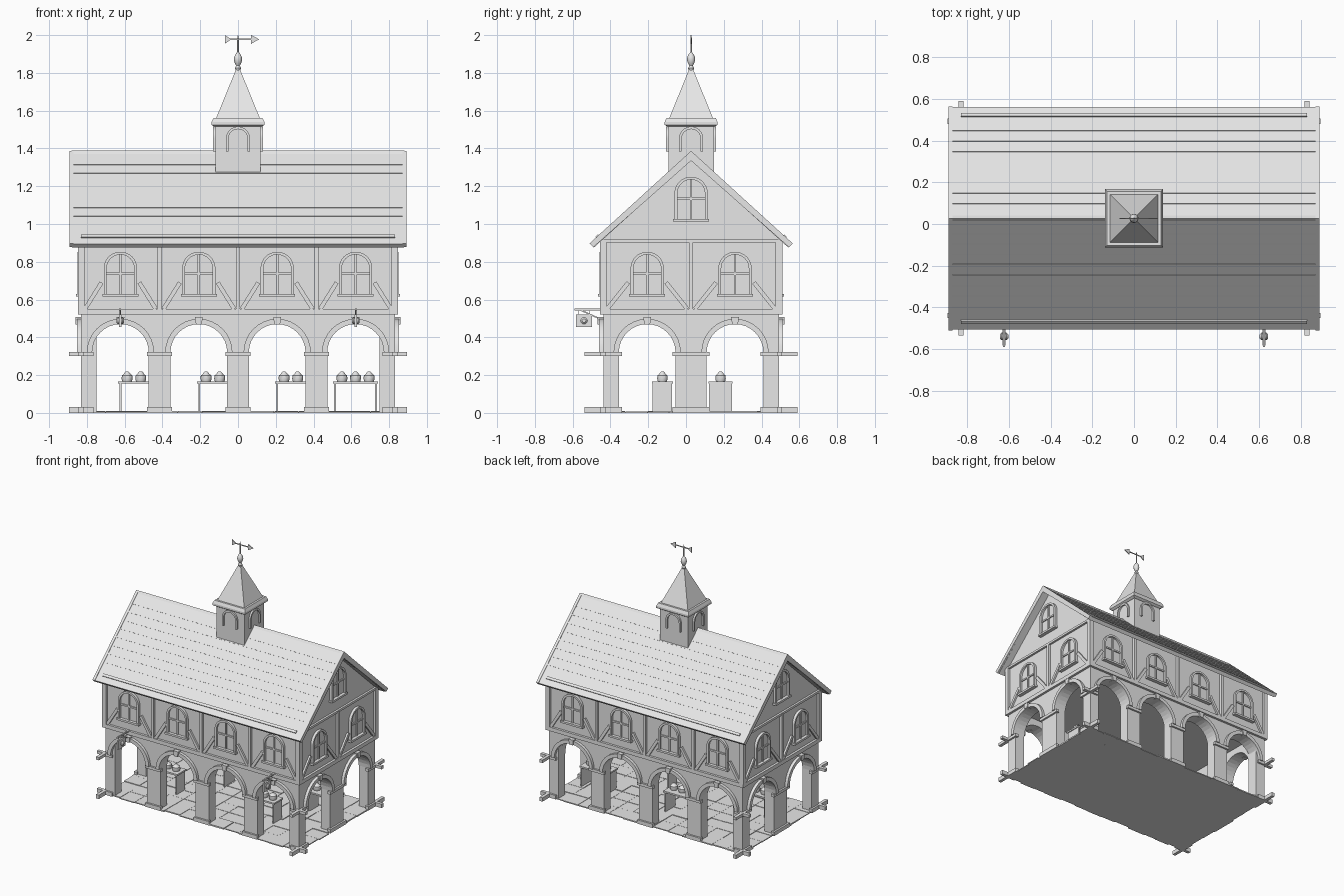
import bpy, bmesh, math, random
from mathutils import Matrix, Vector

if "Cube" in bpy.data.objects:
    bpy.data.objects.remove(bpy.data.objects["Cube"])

random.seed(4)
YC = 0.027                       # centre line of the hall (signs push the bounds forward)
HX, HY, TH = 0.83, 0.465, 0.08   # half length, half depth, arcade wall thickness
R, SPRING = 0.15, 0.32           # arcade arches
grey = bpy.data.materials.new("pale_grey")
grey.diffuse_color = (0.8, 0.8, 0.8, 1)
grey.use_nodes = True
grey.node_tree.nodes["Principled BSDF"].inputs["Base Color"].default_value = grey.diffuse_color
parts = {}


def part(name):
    return parts.setdefault(name, bmesh.new())


def prism(name, pts, y0, y1, M=Matrix()):
    """Extrude an (x, z) outline from y0 to y1."""
    bm = part(name)
    a = [bm.verts.new(M @ Vector((x, y0, z))) for x, z in pts]
    b = [bm.verts.new(M @ Vector((x, y1, z))) for x, z in pts]
    n = len(pts)
    faces = [bm.faces.new(a), bm.faces.new(b[::-1])]
    for i in range(n):
        j = (i + 1) % n
        faces.append(bm.faces.new((a[j], a[i], b[i], b[j])))
    bmesh.ops.recalc_face_normals(bm, faces=faces)
    if n > 4:
        bmesh.ops.triangulate(bm, faces=faces[:2])


def box(name, x0, x1, y0, y1, z0, z1, M=Matrix()):
    prism(name, [(x0, z0), (x1, z0), (x1, z1), (x0, z1)], y0, y1, M)


def beam(name, p, q, w, y0, y1, M=Matrix()):
    """Straight timber of width w between two (x, z) points."""
    p, q = Vector(p), Vector(q)
    d = (q - p).normalized() * w / 2
    s = Vector((-d.y, d.x))
    prism(name, [p - s, q - s, q + s, p + s], y0, y1, M)


def lathe(name, profile, n, M=Matrix(), turn=0.0):
    bm = part(name)
    rings = []
    for r, z in profile:
        rings.append([bm.verts.new(M @ Vector((r * math.cos(turn + math.tau * i / n),
                                               r * math.sin(turn + math.tau * i / n), z)))
                      for i in range(n)])
    faces = [bm.faces.new(rings[0]), bm.faces.new(rings[-1])]
    for a, b in zip(rings, rings[1:]):
        for i in range(n):
            j = (i + 1) % n
            faces.append(bm.faces.new((a[i], a[j], b[j], b[i])))
    bmesh.ops.recalc_face_normals(bm, faces=faces)


def arc(cx, cz, r, n=16):
    """Half circle from left to right."""
    return [(cx - r * math.cos(math.pi * i / n), cz + r * math.sin(math.pi * i / n))
            for i in range(n + 1)]


def arch_frame(name, cx, foot, spring, r_out, r_in, y0, y1, M):
    outer, inner = arc(cx, spring, r_out), arc(cx, spring, r_in)
    if foot < spring:
        outer = [(cx - r_out, foot)] + outer + [(cx + r_out, foot)]
        inner = [(cx - r_in, foot)] + inner + [(cx + r_in, foot)]
    prism(name, outer + inner[::-1], y0, y1, M)


def window(cx, z, M):
    """Arched window whose sill sits at height z."""
    arch_frame("window_frames", cx, z + 0.015, z + 0.15, 0.088, 0.073, -0.02, 0.005, M)
    prism("window_panes", [(cx - 0.075, z + 0.015)] + arc(cx, z + 0.15, 0.075)
          + [(cx + 0.075, z + 0.015)], -0.004, 0.004, M)
    box("window_bars", cx - 0.006, cx + 0.006, -0.012, 0, z + 0.015, z + 0.225, M)
    box("window_bars", cx - 0.075, cx + 0.075, -0.012, 0, z + 0.115, z + 0.127, M)
    box("window_sills", cx - 0.095, cx + 0.095, -0.028, 0.005, z, z + 0.015, M)


# four sides: arcade below, timber framing and windows above
for angle, half, dist, bays in ((0, HX, HY, 4), (180, HX, HY, 4), (90, HY, HX, 2), (-90, HY, HX, 2)):
    M = (Matrix.Translation((0, YC, 0)) @ Matrix.Rotation(math.radians(angle), 4, 'Z')
         @ Matrix.Translation((0, -dist, 0)))
    bay = 2 * half / bays
    outline = [(-half, 0)]
    for i in range(bays):
        c = -half + bay * (i + 0.5)
        outline += [(c - R, 0)] + arc(c, SPRING, R) + [(c + R, 0)]
        arch_frame("arch_mouldings", c, SPRING, SPRING, R + 0.028, R, -0.022, 0.01, M)
        prism("keystones", [(c - 0.015, 0.467), (c + 0.015, 0.467), (c + 0.021, 0.508),
                            (c - 0.021, 0.508)], -0.03, 0.01, M)
        window(c, 0.615, M)
        # braces rising from the foot of the posts
        for s in (-1, 1):
            beam("braces", (c + s * (bay / 2 - 0.02), 0.55), (c + s * 0.1, 0.69), 0.022, -0.014, 0.005, M)
    outline += [(half, 0), (half, 0.525), (-half, 0.525)]
    prism("arcade_walls", outline, 0, TH, M)
    pw = (bay - 2 * R) / 2 + (0.008 if bays == 4 else 0.016)
    for i in range(bays + 1):
        c = -half + bay * i
        box("pier_bases", c - pw, c + pw, -0.014, 0.011, 0, 0.03, M)
        box("pier_capitals", c - pw, c + pw, -0.014, 0.011, 0.3, 0.322, M)
        w = 0.017 if i in (0, bays) else 0.01
        box("posts", c - w, c + w, -0.018, 0.005, 0.54, 0.91, M)
    box("sill_beams", -half - 0.018, half + 0.018, -0.018, 0.01, 0.52, 0.55, M)
    if bays == 2:
        box("tie_beams", -half - 0.015, half + 0.015, -0.016, 0.01, 0.903, 0.92, M)
        window(0, 1.012, M)

# upper storey with gables, extruded along the length
G = Matrix.Translation((0, YC, 0)) @ Matrix.Rotation(math.pi / 2, 4, 'Z')
prism("upper_storey", [(-HY, 0.52), (HY, 0.52), (HY, 0.93), (0, 1.36), (-HY, 0.93)], -HX, HX, G)


# roof, bargeboards, ridge and eave battens
def chevron(w, top, drop, t):
    return [(-w, top - drop), (0, top), (w, top - drop),
            (w - 0.02, top - drop - 0.02), (0, top - t), (-w + 0.02, top - drop - 0.02)]


prism("roof", chevron(0.535, 1.383, 0.488, 0.042), -0.88, 0.88, G)
for s in (-1, 1):
    prism("bargeboards", chevron(0.538, 1.387, 0.49, 0.052), s * 0.872, s * 0.892, G)
    beam("eave_battens", (s * 0.488, 0.94), (s * 0.502, 0.927), 0.014, -0.83, 0.83, G)
    for k in range(1, 9):
        u = 0.05 * k + 0.02
        z = 1.383 - u * 0.912
        beam("roof_courses", (s * u, z), (s * (u + 0.006), z - 0.0055), 0.003, -0.872, 0.872, G)
prism("ridge_cap", [(-0.02, 1.362), (0, 1.388), (0.02, 1.362)], -0.882, 0.882, G)

# belfry
C = Matrix.Translation((0, YC, 0))
box("belfry", -0.12, 0.12, -0.12, 0.12, 1.25, 1.53, C)
for k in range(4):
    B = C @ Matrix.Rotation(k * math.pi / 2, 4, 'Z') @ Matrix.Translation((0, -0.12, 0))
    arch_frame("belfry_arches", 0, 1.385, 1.452, 0.064, 0.05, -0.013, 0.005, B)
q = math.sqrt(2)
lathe("belfry_cornice", [(0.125 * q, 1.515), (0.14 * q, 1.525), (0.14 * q, 1.54), (0.13 * q, 1.562)],
      4, C, math.pi / 4)
lathe("spire", [(0.118 * q, 1.555), (0.008 * q, 1.825)], 4, C, math.pi / 4)

# finial and weather vane
lathe("finial", [(0.012, 1.81), (0.016, 1.825), (0.009, 1.838), (0.016, 1.85), (0.022, 1.868),
                 (0.02, 1.885), (0.011, 1.902), (0.004, 1.91), (0.004, 1.985), (0.001, 2.0)], 12, C)
box("vane_arm", -0.06, 0.09, -0.003, 0.003, 1.975, 1.981, C)
for x0, x1 in ((-0.07, -0.035), (0.07, 0.112)):
    prism("vane_tips", [(x0, 1.954), (x1, 1.978), (x0, 2.0)], -0.003, 0.003, C)

# hanging signs on the front
for x in (-0.624, 0.624):
    S = Matrix.Translation((x, 0, 0)) @ Matrix.Rotation(math.pi / 2, 4, 'Z')
    beam("sign_brackets", (-0.59, 0.548), (-0.44, 0.548), 0.01, -0.005, 0.005, S)
    beam("sign_brackets", (-0.56, 0.545), (-0.45, 0.495), 0.007, -0.004, 0.004, S)
    for y in (-0.57, -0.51):
        beam("sign_hangers", (y, 0.515), (y, 0.548), 0.004, -0.002, 0.002, S)
    box("sign_boards", -0.583, -0.497, -0.007, 0.007, 0.455, 0.522, S)
    D = Matrix.Translation((x, -0.54, 0.488)) @ Matrix.Rotation(math.pi / 2, 4, 'Y')
    lathe("sign_bosses", [(0.01, -0.02), (0.018, -0.012), (0.018, 0.012), (0.01, 0.02)], 12, D)

# market tables with sacks
for x, y, d in ((-0.515, -0.125, 0.052), (-0.097, 0.183, 0.06), (0.316, -0.125, 0.052), (0.622, 0.183, 0.06)):
    T = Matrix.Translation((x, y, 0))
    box("table_tops", -0.12, 0.12, -d - 0.004, d + 0.004, 0.155, 0.167, T)
    for s in (-1, 1):
        box("table_legs", s * 0.103, s * 0.113, -d, d, 0.005, 0.157, T)
    for u in (-0.072, 0, 0.072):
        lathe("sacks", [(0.025, 0.166), (0.029, 0.18), (0.028, 0.198), (0.018, 0.205),
                        (0.014, 0.212), (0.008, 0.218)], 10, T @ Matrix.Translation((u, 0, 0)))

# paved floor with uneven stones
box("floor", -0.83, 0.83, YC - HY, YC + HY, 0, 0.005)
nx, ny = 13, 8
for i in range(nx):
    for j in range(ny):
        x0, y0 = -0.83 + 1.66 * i / nx, YC - HY + 0.93 * j / ny
        e = lambda edge: random.uniform(0.0, 0.015) if edge else -0.001
        box("paving_stones", x0 - e(i == 0), x0 + 1.66 / nx + e(i == nx - 1),
            y0 - e(j == 0), y0 + 0.93 / ny + e(j == ny - 1), 0, random.uniform(0.006, 0.011))

# turn every part into an object
for name, bm in parts.items():
    me = bpy.data.meshes.new(name)
    bm.to_mesh(me)
    bm.free()
    me.materials.append(grey)
    ob = bpy.data.objects.new(name, me)
    bpy.context.collection.objects.link(ob)
    if name in ("finial", "sacks", "sign_bosses", "arch_mouldings", "window_frames", "belfry_arches"):
        bpy.context.view_layer.objects.active = ob
        ob.select_set(True)
        bpy.ops.object.shade_smooth_by_angle(angle=math.radians(35))
        ob.select_set(False)
